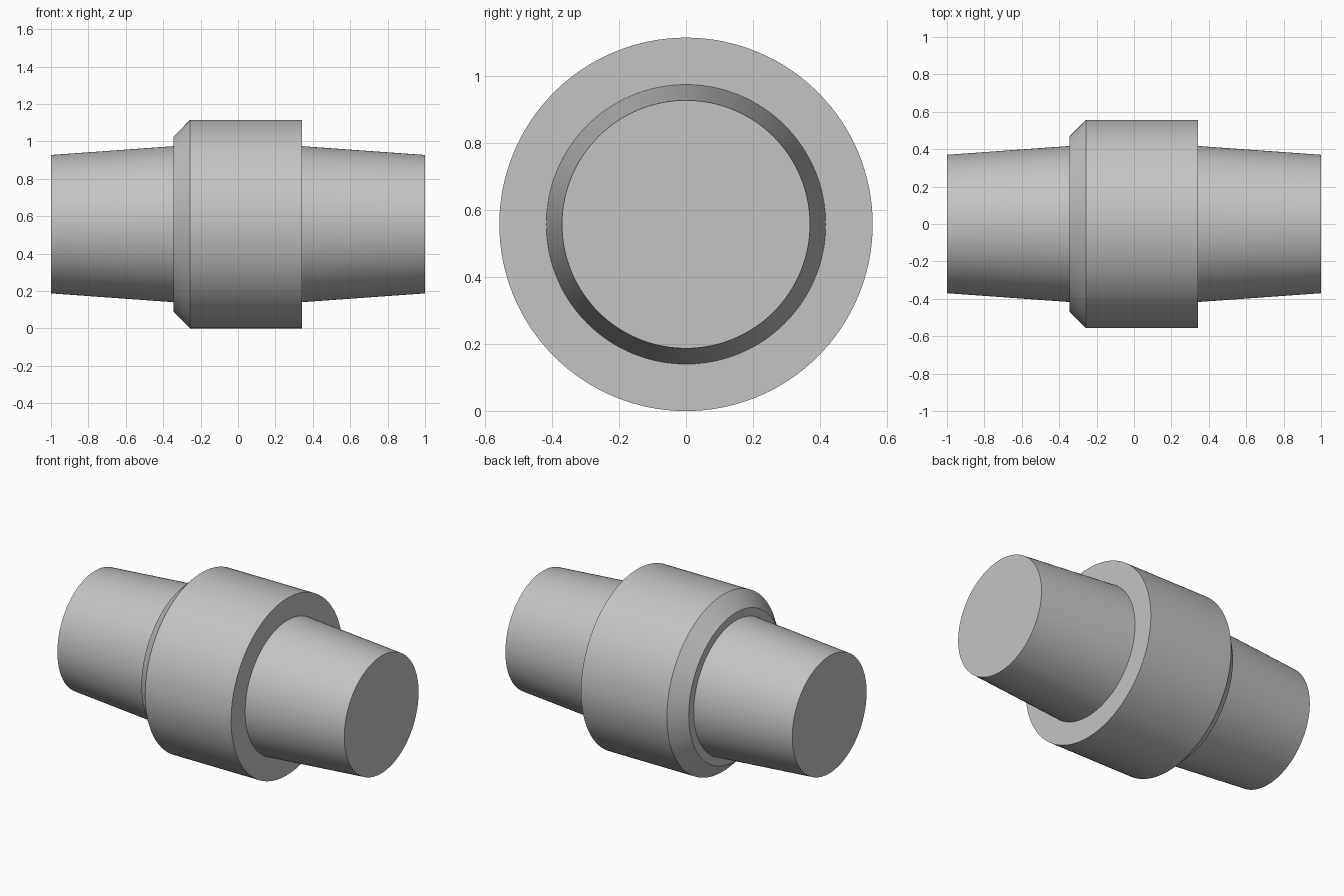
import bpy
import bmesh
from math import cos, sin, pi, radians

SEGMENTS = 128
AXIS_Z = 0.557          # height of the shared axis
END_R, ROOT_R, COLLAR_R = 0.37, 0.417, 0.557

cube = bpy.data.objects.get("Cube")
if cube:
    bpy.data.objects.remove(cube, do_unlink=True)

steel = bpy.data.materials.new("steel_grey")
steel.use_nodes = True
colour = (0.55, 0.55, 0.55, 1)
steel.diffuse_color = colour
steel.node_tree.nodes["Principled BSDF"].inputs["Base Color"].default_value = colour


def turned_part(name, profile, cap_start=False, cap_end=False):
    """Revolve (x, radius) points around the x axis, with optional end discs."""
    bm = bmesh.new()
    angles = [2 * pi * i / SEGMENTS for i in range(SEGMENTS)]
    rings = [[bm.verts.new((x, r * cos(a), r * sin(a))) for a in angles]
             for x, r in profile]
    for a, b in zip(rings, rings[1:]):
        for i in range(SEGMENTS):
            j = (i + 1) % SEGMENTS
            bm.faces.new((a[i], b[i], b[j], a[j]))
    if cap_start:
        bm.faces.new(rings[0])
    if cap_end:
        bm.faces.new(rings[-1])
    bmesh.ops.recalc_face_normals(bm, faces=bm.faces)
    # Open shells: make sure the faces point away from the axis
    side = max(bm.faces, key=lambda f: abs(f.normal.y) + abs(f.normal.z))
    c = side.calc_center_median()
    if side.normal.y * c.y + side.normal.z * c.z < 0:
        bmesh.ops.reverse_faces(bm, faces=bm.faces)
    mesh = bpy.data.meshes.new(name)
    bm.to_mesh(mesh)
    bm.free()
    mesh.materials.append(steel)
    obj = bpy.data.objects.new(name, mesh)
    obj.location.z = AXIS_Z
    bpy.context.collection.objects.link(obj)
    bpy.ops.object.select_all(action="DESELECT")
    obj.select_set(True)
    bpy.context.view_layer.objects.active = obj
    bpy.ops.object.shade_smooth_by_angle(angle=radians(25))
    return obj


# Tapered stubs on both ends
turned_part("right_stub", [(-1, END_R), (-0.346, ROOT_R)], cap_start=True)
turned_part("left_stub", [(0.342, ROOT_R), (1, END_R)], cap_end=True)

# Central collar, chamfered on one side and square on the other
turned_part("collar", [(-0.346, ROOT_R), (-0.346, 0.467), (-0.257, COLLAR_R),
                       (0.342, COLLAR_R), (0.342, ROOT_R)])
